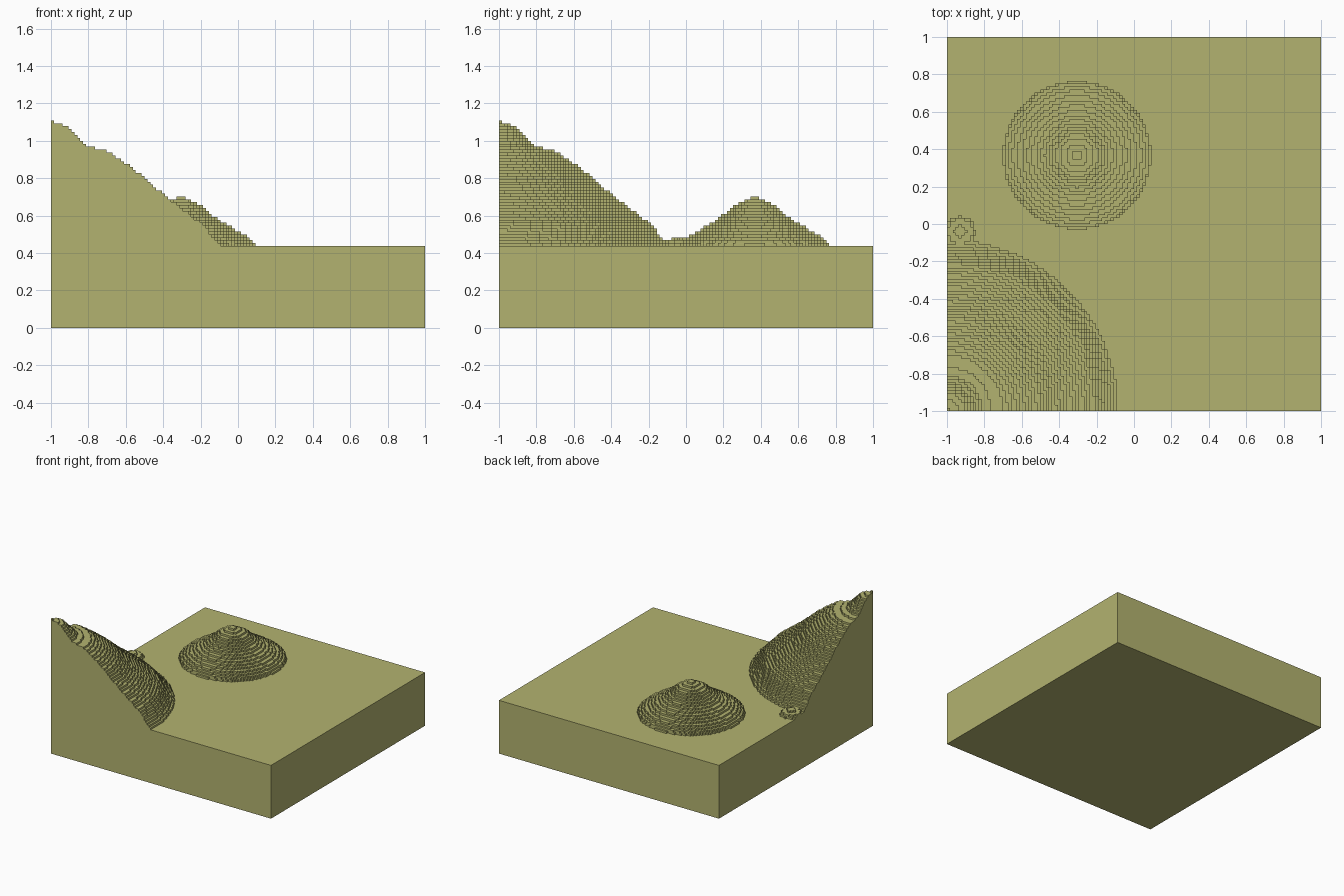
import bpy
import bmesh
import math

if "Cube" in bpy.data.objects:
    bpy.data.objects.remove(bpy.data.objects["Cube"], do_unlink=True)

CELLS = 128              # terrain cells per side
STEP = 2 / CELLS         # cell size, also the height of one terrace
GROUND = 28              # plain height, in terraces

# Each mound: centre and a (radius, height) profile
corner_hill = ((-1.0, -1.0), [
    (0, 1.11), (0.05, 1.09), (0.1, 1.07), (0.15, 1.015), (0.2, 0.97),
    (0.3, 0.945), (0.4, 0.88), (0.5, 0.805), (0.6, 0.715), (0.7, 0.64),
    (0.8, 0.565), (0.88, 0.475), (0.92, 0.44)])
round_mound = ((-0.305, 0.367), [
    (0, 0.703), (0.04, 0.69), (0.1, 0.66), (0.15, 0.62), (0.2, 0.578),
    (0.25, 0.55), (0.3, 0.52), (0.35, 0.49), (0.395, 0.455)])
small_bump = ((-0.93, -0.04), [(0, 0.485), (0.04, 0.475), (0.08, 0.455)])


def mound_height(mound, x, y):
    """Height of a mound at a point, or zero outside it."""
    (cx, cy), profile = mound
    r = math.hypot(x - cx, y - cy)
    for (r0, z0), (r1, z1) in zip(profile, profile[1:]):
        if r <= r1:
            return z0 + (z1 - z0) * (r - r0) / (r1 - r0)
    return 0


def terrace(i, j):
    """Whole-step height of a cell; zero outside the block."""
    if not (0 <= i < CELLS and 0 <= j < CELLS):
        return 0
    x, y = -1 + (i + 0.5) * STEP, -1 + (j + 0.5) * STEP
    top = max(mound_height(m, x, y)
              for m in (corner_hill, round_mound, small_bump))
    return max(GROUND, round(top / STEP))


heights = {(i, j): terrace(i, j)
           for i in range(-1, CELLS + 1) for j in range(-1, CELLS + 1)}

bm = bmesh.new()
corners = {}


def vert(p):
    if p not in corners:
        i, j, k = p
        corners[p] = bm.verts.new((-1 + i * STEP, -1 + j * STEP, k * STEP))
    return corners[p]


def quad(*points):
    bm.faces.new([vert(p) for p in points])


# Flat terrace tops, merged into strips of equal height
for j in range(CELLS):
    i = 0
    while i < CELLS:
        k, start = heights[i, j], i
        while i < CELLS and heights[i, j] == k:
            i += 1
        quad((start, j, k), (i, j, k), (i, j + 1, k), (start, j + 1, k))

# Risers between neighbouring cells and the outer walls
for n in range(CELLS):
    for m in range(CELLS + 1):
        a, b = heights[m - 1, n], heights[m, n]
        if a != b:
            quad((m, n, b), (m, n + 1, b), (m, n + 1, a), (m, n, a))
        a, b = heights[n, m - 1], heights[n, m]
        if a != b:
            quad((n + 1, m, b), (n, m, b), (n, m, a), (n + 1, m, a))

# Underside
quad((0, 0, 0), (0, CELLS, 0), (CELLS, CELLS, 0), (CELLS, 0, 0))

mesh = bpy.data.meshes.new("terrain_block")
bm.to_mesh(mesh)
bm.free()
terrain = bpy.data.objects.new("terrain_block", mesh)
bpy.context.collection.objects.link(terrain)

# Single olive earth colour
olive = bpy.data.materials.new("olive_earth")
olive.use_nodes = True
colour = (0.45, 0.45, 0.16, 1)
olive.diffuse_color = colour
olive.node_tree.nodes["Principled BSDF"].inputs["Base Color"].default_value = colour
mesh.materials.append(olive)
